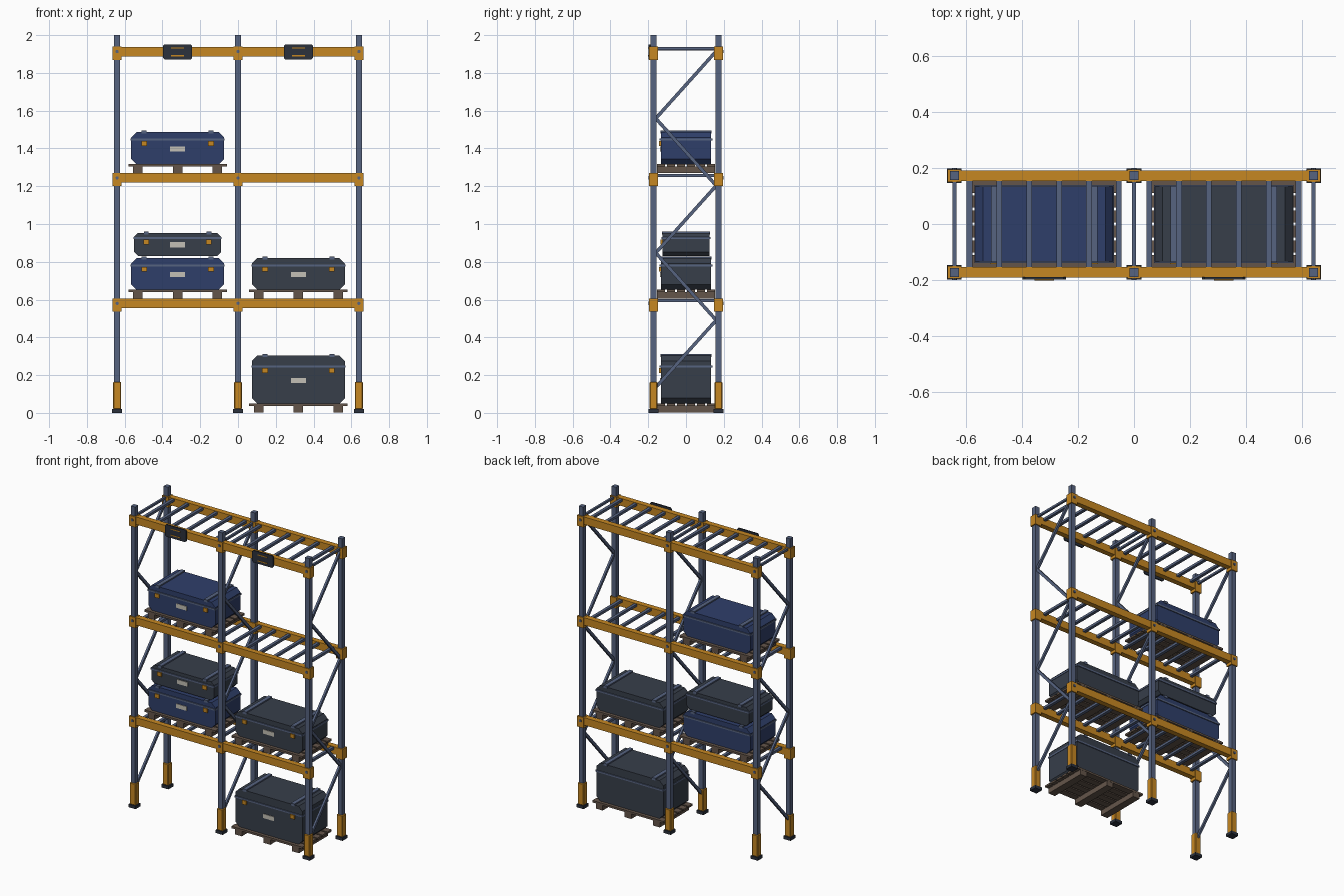
import bpy
import bmesh
import math
from mathutils import Matrix, Vector

cube = bpy.data.objects.get("Cube")
if cube:
    bpy.data.objects.remove(cube, do_unlink=True)


def material(name, hex_code):
    """Flat material from an sRGB hex code, stored as linear values."""
    srgb = [int(hex_code[i:i + 2], 16) / 255 for i in (0, 2, 4)]
    rgba = [c / 12.92 if c < 0.04 else ((c + 0.055) / 1.055) ** 2.4 for c in srgb] + [1]
    mat = bpy.data.materials.new(name)
    mat.use_nodes = True
    mat.diffuse_color = rgba
    mat.node_tree.nodes["Principled BSDF"].inputs["Base Color"].default_value = rgba
    return mat


ORANGE = material("safety orange", "c68722")
SLATE = material("slate steel", "566380")
NAVY = material("navy case", "2f3f6a")
CHARCOAL = material("charcoal case", "373e4a")
WOOD = material("pallet wood", "64554a")
DARK = material("dark plate", "2b313c")
LABEL = material("pale label", "c4c0b6")


def finish(name, bm, mat, bevel=0):
    bmesh.ops.recalc_face_normals(bm, faces=bm.faces)
    mesh = bpy.data.meshes.new(name)
    bm.to_mesh(mesh)
    bm.free()
    mesh.materials.append(mat)
    obj = bpy.data.objects.new(name, mesh)
    bpy.context.collection.objects.link(obj)
    if bevel:
        mod = obj.modifiers.new("Bevel", "BEVEL")
        mod.width = bevel
        mod.segments = 1
    return obj


def add_box(bm, centre, size, rotation=Matrix()):
    matrix = Matrix.Translation(centre) @ rotation @ Matrix.Diagonal((*size, 1))
    bmesh.ops.create_cube(bm, size=1, matrix=matrix)


def boxes(name, mat, items, bevel=0):
    bm = bmesh.new()
    for centre, size in items:
        add_box(bm, centre, size)
    return finish(name, bm, mat, bevel)


def prism(name, mat, outline, y_front, y_back):
    """Extrude an x-z outline along y."""
    bm = bmesh.new()
    face = bm.faces.new([bm.verts.new((x, y_front, z)) for x, z in outline])
    new = bmesh.ops.extrude_face_region(bm, geom=[face])["geom"]
    moved = [v for v in new if isinstance(v, bmesh.types.BMVert)]
    bmesh.ops.translate(bm, verts=moved, vec=(0, y_back - y_front, 0))
    return finish(name, bm, mat)


def chamfered(cx, z0, z1, half, cut):
    right = [(half - cut, z0), (half, z0 + cut), (half, z1 - cut), (half - cut, z1)]
    return [(cx + x, z) for x, z in right] + [(cx - x, z) for x, z in reversed(right)]


FRAMES = (-0.64, 0, 0.64)
BAYS = (-0.32, 0.32)
LEVELS = (0.58, 1.244, 1.913)
POST_Y = 0.172
CORNERS = [(x, y) for x in FRAMES for y in (-POST_Y, POST_Y)]

# Uprights, feet and post guards
boxes("uprights", SLATE, [((x, y, 1.005), (0.032, 0.032, 1.99)) for x, y in CORNERS])
boxes("foot_plates", DARK, [((x, y, 0.01), (0.052, 0.052, 0.02)) for x, y in CORNERS])
boxes("post_guards", ORANGE, [((x, y, 0.092), (0.042, 0.042, 0.145)) for x, y in CORNERS], 0.004)

# Long beams and their end connectors
boxes("shelf_beams", ORANGE,
      [((0, y, z), (1.28, 0.036, 0.05)) for z in LEVELS for y in (-POST_Y, POST_Y)])
boxes("beam_connectors", ORANGE,
      [((x, y, z - 0.009), (0.048, 0.046, 0.07)) for z in LEVELS for x, y in CORNERS])

# Connector bolts
bm = bmesh.new()
for z in LEVELS:
    for x, y in CORNERS:
        place = Matrix.Translation((x, y * 1.135, z)) @ Matrix.Rotation(math.pi / 2, 4, "X")
        bmesh.ops.create_cone(bm, cap_ends=True, segments=8, radius1=0.009,
                              radius2=0.009, depth=0.008, matrix=place)
finish("connector_bolts", bm, SLATE)

# Shelf cross bars
boxes("shelf_bars", SLATE,
      [((bay + (i - 2.5) * 0.1064, 0, z + 0.014), (0.02, 0.336, 0.016))
       for z in LEVELS for bay in BAYS for i in range(6)])

# Zigzag side bracing with a top tie
bm = bmesh.new()
for x in FRAMES:
    for i in range(5):
        side = -1 if i % 2 == 0 else 1
        a = Vector((x, side * 0.16, 0.135 + i * 0.356))
        b = Vector((x, -side * 0.16, 0.135 + (i + 1) * 0.356))
        turn = (b - a).to_track_quat("Z", "X").to_matrix().to_4x4()
        add_box(bm, (a + b) / 2, (0.018, 0.014, (b - a).length + 0.012), turn)
    add_box(bm, (x, 0, 1.93), (0.014, 0.33, 0.014))
finish("side_braces", bm, SLATE)

# Bay signs with plain indicator bars
for bay, side in zip(BAYS, ("right", "left")):
    prism(side + "_sign", DARK, chamfered(bay, 1.871, 1.951, 0.077, 0.008), -0.198, -0.189)
    boxes(side + "_sign_bars", ORANGE,
          [((bay, -0.199, 1.911 + dz), (0.07, 0.003, 0.006)) for dz in (-0.02, 0.02)])


def pallet(name, cx, z):
    boxes(name + "_pallet_boards", WOOD,
          [((cx, (i - 2.5) * 0.053, z + 0.041), (0.522, 0.043, 0.013)) for i in range(6)])
    boxes(name + "_pallet_runners", WOOD,
          [((cx + dx, 0, z + 0.018), (0.05, 0.306, 0.036)) for dx in (-0.21, 0, 0.21)])


def case(name, mat, cx, z, height, half=0.246, depth=0.133):
    """Chamfered case with lid rim, straps, latches and a label."""
    top, rim = z + height, z + height * 0.77
    cut = min(0.028, height * 0.17)
    prism(name + "_body", mat, chamfered(cx, z, top, half, cut), -depth, depth)
    boxes(name + "_rim", SLATE,
          [((cx, 0, rim), (2 * half + 0.006, 2 * depth + 0.012, 0.011))])
    sides = [cx - half * 0.72, cx + half * 0.72]
    boxes(name + "_straps", SLATE,
          [((x, 0, top), (0.026, 2 * depth + 0.006, 0.016)) for x in sides])
    boxes(name + "_latches", ORANGE,
          [((x, -depth - 0.003, rim - 0.02), (0.03, 0.014, 0.026)) for x in sides])
    boxes(name + "_label", LABEL,
          [((cx, -depth - 0.001, z + height * 0.48), (0.078, 0.006, 0.028))])


# Pallets and stored cases
FLOOR = 0.003
MID, HIGH = LEVELS[0] + 0.025, LEVELS[1] + 0.025
pallet("ground", BAYS[1], FLOOR)
pallet("middle_left", BAYS[1], MID)
pallet("middle_right", BAYS[0], MID)
pallet("upper", BAYS[0], HIGH)
case("ground_case", CHARCOAL, BAYS[1], FLOOR + 0.047, 0.253)
case("middle_left_case", CHARCOAL, BAYS[1], MID + 0.047, 0.167)
case("middle_right_case", NAVY, BAYS[0], MID + 0.047, 0.167)
case("stacked_case", CHARCOAL, BAYS[0], MID + 0.226, 0.122, 0.23, 0.124)
case("upper_case", NAVY, BAYS[0], HIGH + 0.047, 0.17)
